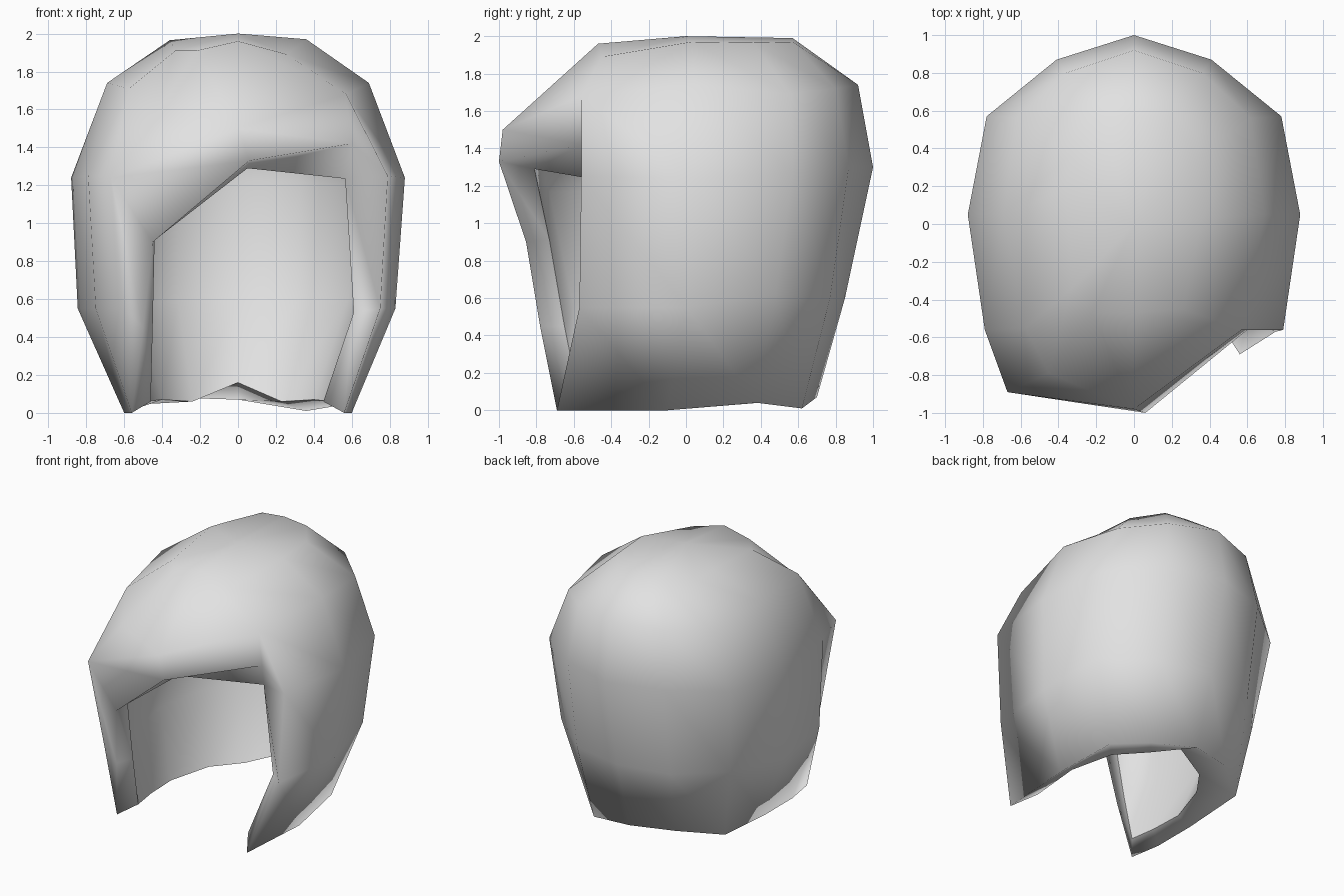
import bpy, bmesh

old = bpy.data.objects.get("Cube")
if old:
    bpy.data.objects.remove(old, do_unlink=True)

# One flat colour
grey = bpy.data.materials.new("light grey")
grey.use_nodes = True
grey.diffuse_color = (0.76, 0.76, 0.76, 1)
grey.node_tree.nodes["Principled BSDF"].inputs["Base Color"].default_value = (0.76, 0.76, 0.76, 1)

# Half rings from the crown down: front edge, side, back side, back, back centre
half_rings = [
    [(.26, -.45, 1.89), (.36, .03, 1.97), (.34, .36, 1.965), (.19, .57, 1.97), (0, .57, 1.99)],
    [(.57, -.56, 1.68), (.69, .05, 1.74), (.62, .56, 1.69), (.36, .8, 1.72), (0, .92, 1.74)],
    [(.79, -.56, 1.25), (.88, .05, 1.24), (.78, .57, 1.27), (.41, .87, 1.3), (0, 1.0, 1.3)],
    [(.75, -.57, .55), (.83, 0, .55), (.74, .48, .62), (.4, .77, .6), (0, .85, .6)],
    [(.56, -.69, 0), (.6, -.1, 0), (.54, .38, .04), (.36, .62, .01), (0, .7, .07)],
]
# Swept fringe: front corner column on the -x side, then the front centre
fringe = [
    [(-.22, -.47, 1.91), (0, -.47, 1.96)],
    [(-.45, -.79, 1.54), (0, -.98, 1.5)],
    [(-.67, -.89, 1.24), (.06, -1.0, 1.33)],
    [(-.605, -.78, .55)],
    [(-.56, -.69, 0)],
]
rings = []
for half, front in zip(half_rings, fringe):
    mirrored = [(-x, y, z) for x, y, z in reversed(half[:-1])]
    rings.append(half + mirrored + front)
# Uneven spots on the fringe side
rings[0][6] = (-.34, .36, 1.94)
rings[0][7] = (-.36, .18, 1.965)
rings[0][8] = (-.33, -.34, 1.91)
rings[1][8] = (-.575, -.55, 1.71)
rings[3][6] = (-.7, .46, .58)
rings[3][7] = (-.845, 0, .55)
rings[4][5] = (-.33, .61, .08)
rings[4][6] = (-.61, .39, .04)
rings[4][8] = (-.6, -.45, 0)

bm = bmesh.new()


def add_shell(points, crown, lock, fringe_end=None):
    """Skin the rings with quads, leaving the face opening free."""
    v = [[bm.verts.new(p) for p in ring] for ring in points]
    top = bm.verts.new(crown)
    for i in range(11):
        bm.faces.new((top, v[0][i], v[0][(i + 1) % 11]))
    for r in range(4):
        spans = (11, 9, 9, 9)[r]
        for c in range(spans):
            d = (c + 1) % 11
            bm.faces.new((v[r][c], v[r + 1][c], v[r + 1][d], v[r][d]))
    # Brow of the fringe, folded outward
    bm.faces.new((v[1][9], v[2][9], v[1][10]))
    bm.faces.new((v[2][9], v[2][10], v[1][10]))
    # Fringe end at the temple
    end = bm.verts.new(fringe_end) if fringe_end else v[2][0]
    bm.faces.new((v[1][10], v[2][10], end, v[1][0]))
    if fringe_end:
        bm.faces.new((v[1][0], end, v[2][0]))
    # Side lock that hangs from the fringe to the front tip
    k2, k3 = [bm.verts.new(p) for p in lock]
    bm.faces.new((v[2][9], k2, v[2][10]))
    bm.faces.new((v[2][9], v[3][9], k3, k2))
    bm.faces.new((v[3][9], v[4][9], k3))
    # Border of the opening and of the neckline, in order
    border = [v[4][0], v[3][0], v[2][0], end, v[2][10], k2, k3, v[4][9]]
    return border + [v[4][c] for c in range(8, 0, -1)]


outer = add_shell(rings, (0, 0, 2.0), [(-.45, -.855, .9), (-.5, -.78, .45)], (.6, -.56, 1.42))

# Lining: shrunken rings, with a fitted opening and neckline
lining = [[(x * .79, y * .82, .05 + z * .9) for x, y, z in ring] for ring in rings[:4]]
lining[2][0] = (.565, -.49, 1.235)
lining[2][10] = (.05, -.81, 1.29)
lining[3][0] = (.61, -.44, .53)
lining[3][9] = (-.53, -.6, .55)
lining.append([
    (.45, -.52, .06), (.49, -.1, .06), (.4, .23, .07), (.23, .44, .06), (0, .5, .16),
    (-.24, .43, .06), (-.4, .21, .07), (-.5, -.11, .06), (-.49, -.37, .06), (-.46, -.57, .06),
])
inner = add_shell(lining, (0, 0, 1.84), [(-.44, -.73, .91), (-.45, -.65, .45)])

# Thick rim between the two shells, with a crisp inner edge
n = len(outer)
crisp = []
for i in range(n):
    j = (i + 1) % n
    corners = [outer[i], outer[j], inner[j]]
    if inner[i] != inner[j]:
        corners.append(inner[i])
        crisp.append((inner[i], inner[j]))
    bm.faces.new(corners)

bmesh.ops.recalc_face_normals(bm, faces=bm.faces)
for f in bm.faces:
    f.smooth = True
for pair in crisp:
    bm.edges.get(pair).smooth = False

mesh = bpy.data.meshes.new("hair_shell")
bm.to_mesh(mesh)
bm.free()
mesh.materials.append(grey)
hair = bpy.data.objects.new("hair_shell", mesh)
bpy.context.collection.objects.link(hair)
